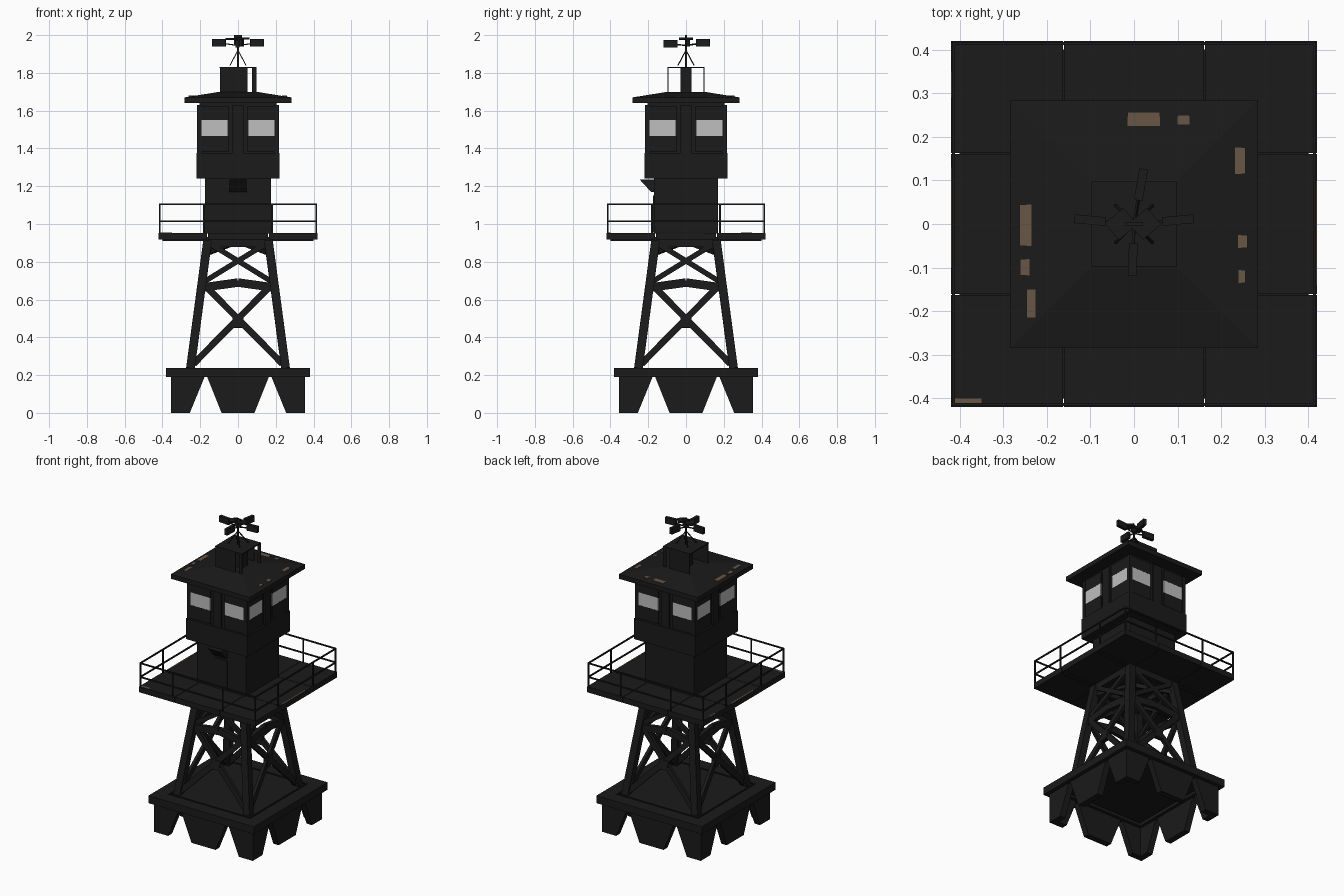
import bpy, bmesh, math
from mathutils import Vector, Matrix

if "Cube" in bpy.data.objects:
    bpy.data.objects.remove(bpy.data.objects["Cube"])

def material(name, c):
    m = bpy.data.materials.new(name)
    m.diffuse_color = (*c, 1)
    m.use_nodes = True
    m.node_tree.nodes["Principled BSDF"].inputs["Base Color"].default_value = m.diffuse_color
    return m

DARK = material("dark metal", (0.0105, 0.0105, 0.0105))
GLASS = material("pale glass", (0.52, 0.52, 0.52))
BROWN = material("worn brown", (0.135, 0.094, 0.062))

def finish(name, bm, mat):
    bmesh.ops.recalc_face_normals(bm, faces=bm.faces)
    me = bpy.data.meshes.new(name)
    bm.to_mesh(me)
    bm.free()
    me.materials.append(mat)
    ob = bpy.data.objects.new(name, me)
    bpy.context.collection.objects.link(ob)
    return ob

def add_frustum(bm, b, t):
    """b, t = (x0, x1, y0, y1, z) for the bottom and top rectangles."""
    v = []
    for x0, x1, y0, y1, z in (b, t):
        v += [bm.verts.new(p) for p in ((x0, y0, z), (x1, y0, z), (x1, y1, z), (x0, y1, z))]
    for f in ((3, 2, 1, 0), (4, 5, 6, 7), (0, 1, 5, 4), (1, 2, 6, 5), (2, 3, 7, 6), (3, 0, 4, 7)):
        bm.faces.new([v[i] for i in f])

def add_box(bm, x0, x1, y0, y1, z0, z1):
    add_frustum(bm, (x0, x1, y0, y1, z0), (x0, x1, y0, y1, z1))

def add_bar(bm, a, b, w, d=None, out=Vector((0, -1, 0))):
    """Rectangular bar from a to b, w wide and d deep along 'out'."""
    d = d or w
    a, b = Vector(a), Vector(b)
    z = (b - a).normalized()
    x = z.cross(out)
    x = x.normalized() if x.length > 0.01 else z.orthogonal().normalized()
    y = z.cross(x)
    m = Matrix((x * w, y * d, b - a)).transposed().to_4x4()
    m.translation = (a + b) / 2
    bmesh.ops.create_cube(bm, size=1, matrix=m)

def four_sides(bm):
    """Repeat the front-side geometry on all four sides."""
    geom = bm.verts[:] + bm.edges[:] + bm.faces[:]
    for k in (1, 2, 3):
        new = bmesh.ops.duplicate(bm, geom=geom)["geom"]
        vs = [e for e in new if isinstance(e, bmesh.types.BMVert)]
        bmesh.ops.rotate(bm, verts=vs, matrix=Matrix.Rotation(k * math.pi / 2, 3, 'Z'))

def box(name, x, y, z0, z1, mat=DARK):
    bm = bmesh.new()
    add_box(bm, -x, x, -y, y, z0, z1)
    return finish(name, bm, mat)

# Skirt feet: tapered wall plates, two at each corner and one mid-side
bm = bmesh.new()
Y = (-0.355, -0.315)
add_frustum(bm, (-0.355, -0.255, *Y, 0), (-0.355, -0.175, *Y, 0.195))
add_frustum(bm, (0.255, 0.355, *Y, 0), (0.175, 0.355, *Y, 0.195))
add_frustum(bm, (-0.087, 0.087, *Y, 0), (-0.165, 0.165, *Y, 0.195))
four_sides(bm)
finish("base_feet", bm, DARK)

# Base: rim frame around a floor panel with a narrow gap
bm = bmesh.new()
add_box(bm, -0.38, 0.295, -0.38, -0.295, 0.19, 0.238)
four_sides(bm)
finish("base_rim", bm, DARK)
box("base_floor", 0.283, 0.283, 0.20, 0.238)

# Leaning legs
bm = bmesh.new()
add_bar(bm, (-0.252, -0.252, 0.235), (-0.16, -0.16, 0.92), 0.045)
four_sides(bm)
finish("tower_legs", bm, DARK)

# Cross bracing on each side
def lean(x, z):
    return (x, -(0.252 - (z - 0.235) * 0.134), z)

bm = bmesh.new()
for s in (-1, 1):
    add_bar(bm, lean(s * 0.235, 0.26), lean(-s * 0.18, 0.68), 0.035, 0.02)
    add_bar(bm, lean(s * 0.17, 0.70), lean(-s * 0.155, 0.90), 0.028, 0.02)
    add_bar(bm, lean(s * 0.18, 0.665), lean(0, 0.69), 0.045, 0.025)
add_bar(bm, lean(0, 0.45), lean(0, 0.51), 0.06, 0.025)
add_bar(bm, lean(-0.16, 0.895), lean(0.16, 0.895), 0.035, 0.025)
four_sides(bm)
finish("cross_braces", bm, DARK)

# Deck of nine plates with narrow seams, plus beams below
bm = bmesh.new()
for x0, x1 in ((-0.42, -0.163), (-0.16, 0.16), (0.163, 0.42)):
    for y0, y1 in ((-0.42, -0.163), (-0.16, 0.16), (0.163, 0.42)):
        add_box(bm, x0, x1, y0, y1, 0.917, 0.953)
finish("deck_plates", bm, DARK)
bm = bmesh.new()
add_box(bm, -0.40, 0.40, -0.175, -0.145, 0.91, 0.93)
add_bar(bm, (-0.16, -0.16, 0.85), (0, 0, 0.91), 0.025)
four_sides(bm)
finish("deck_beams", bm, DARK)

# Railing
bm = bmesh.new()
for z in (1.015, 1.105):
    add_box(bm, -0.418, 0.418, -0.418, -0.410, z - 0.004, z + 0.004)
for x in (-0.414, -0.18, 0.18):
    add_box(bm, x - 0.004, x + 0.004, -0.418, -0.410, 0.95, 1.109)
four_sides(bm)
finish("railing", bm, DARK)

# Lower room with door and hood
box("lower_room", 0.175, 0.17, 0.95, 1.245)
bm = bmesh.new()
add_box(bm, -0.045, 0.045, -0.176, -0.168, 0.955, 1.15)
finish("door", bm, DARK)
bm = bmesh.new()
add_frustum(bm, (-0.045, 0.045, -0.185, -0.168, 1.17), (-0.045, 0.045, -0.245, -0.168, 1.235))
finish("door_hood", bm, DARK)

# Lookout cabin: sill band, window wall, posts, glazing
box("cabin_lower_band", 0.22, 0.22, 1.24, 1.375)
box("cabin_window_wall", 0.205, 0.205, 1.37, 1.645)
bm = bmesh.new()
add_box(bm, -0.03, 0.03, -0.216, -0.20, 1.37, 1.63)
add_box(bm, -0.216, -0.192, -0.216, -0.192, 1.37, 1.63)
for s in (-1, 1):
    x0, x1 = sorted((s * 0.05, s * 0.195))
    add_box(bm, x0, x1, -0.214, -0.20, 1.55, 1.625)
    add_box(bm, x0, x1, -0.214, -0.20, 1.38, 1.467)
four_sides(bm)
finish("window_frames", bm, DARK)
bm = bmesh.new()
for s in (-1, 1):
    x0, x1 = sorted((s * 0.052, s * 0.192))
    add_box(bm, x0, x1, -0.2135, -0.204, 1.467, 1.55)
four_sides(bm)
finish("window_glass", bm, GLASS)

# Roof: eave slab and shallow pitched top
box("roof_eaves", 0.284, 0.284, 1.64, 1.67)
bm = bmesh.new()
add_frustum(bm, (-0.284, 0.284, -0.284, 0.284, 1.67), (-0.098, 0.098, -0.098, 0.098, 1.70))
finish("roof_pitch", bm, DARK)

# Worn patches on the roof and deck edges
bm = bmesh.new()
for x0, x1, y0, y1 in ((-0.015, 0.06, 0.222, 0.257), (0.1, 0.127, 0.228, 0.25),
                       (0.232, 0.256, 0.115, 0.175), (0.238, 0.26, -0.055, -0.025),
                       (0.24, 0.256, -0.135, -0.105), (-0.263, -0.235, -0.05, 0.045),
                       (-0.262, -0.24, -0.118, -0.08), (-0.247, -0.226, -0.215, -0.15)):
    add_box(bm, x0, x1, y0, y1, 1.671, 1.6795)
finish("roof_worn_patches", bm, BROWN)
bm = bmesh.new()
add_box(bm, -0.419, -0.41, 0.29, 0.35, 0.947, 0.9545)
add_box(bm, -0.419, -0.41, -0.10, 0.13, 0.947, 0.9545)
add_box(bm, -0.415, -0.35, -0.415, -0.40, 0.947, 0.9545)
add_box(bm, 0.411, 0.419, -0.14, 0.10, 0.947, 0.9545)
finish("deck_worn_edges", bm, BROWN)

# Roof housing: front and back panels, core and cap, open at the sides
bm = bmesh.new()
for s in (-1, 1):
    y0, y1 = sorted((s * 0.098, s * 0.092))
    add_box(bm, -0.095, 0.05, y0, y1, 1.69, 1.83)
    add_box(bm, 0.075, 0.098, y0, y1, 1.69, 1.83)
add_box(bm, -0.03, 0.05, -0.03, 0.03, 1.69, 1.83)
add_box(bm, -0.097, 0.097, -0.097, 0.097, 1.825, 1.832)
finish("roof_housing", bm, DARK)

# Mast with tripod and instrument paddles
bm = bmesh.new()
add_bar(bm, (0, 0, 1.83), (0, 0, 1.99), 0.008)
for k in range(4):
    a = math.pi / 4 + k * math.pi / 2
    add_bar(bm, (0.06 * math.cos(a), 0.06 * math.sin(a), 1.84), (0, 0, 1.92), 0.005)
for deg, r, z in ((5, 0.11, 1.96), (175, 0.11, 1.96), (268, 0.09, 1.955), (80, 0.10, 1.96)):
    d = Vector((math.cos(math.radians(deg)), math.sin(math.radians(deg)), 0))
    c = d * r + Vector((0, 0, z))
    add_bar(bm, (0, 0, 1.945), c, 0.006)
    add_bar(bm, c - d * 0.045, c + d * 0.028, 0.04, 0.02)
finish("mast", bm, DARK)

# Flat tilted vanes at the mast head
bm = bmesh.new()
for x, z in ((-0.03, 1.98), (0.025, 1.982)):
    bmesh.ops.create_cube(bm, size=1, matrix=Matrix.Translation((x, 0, z)) @
                          Matrix.Rotation(0.7, 4, 'Z') @ Matrix.Diagonal((0.055, 0.05, 0.01, 1)))
add_box(bm, -0.02, 0.02, -0.005, 0.005, 1.95, 2.0)
finish("mast_vanes", bm, DARK)
